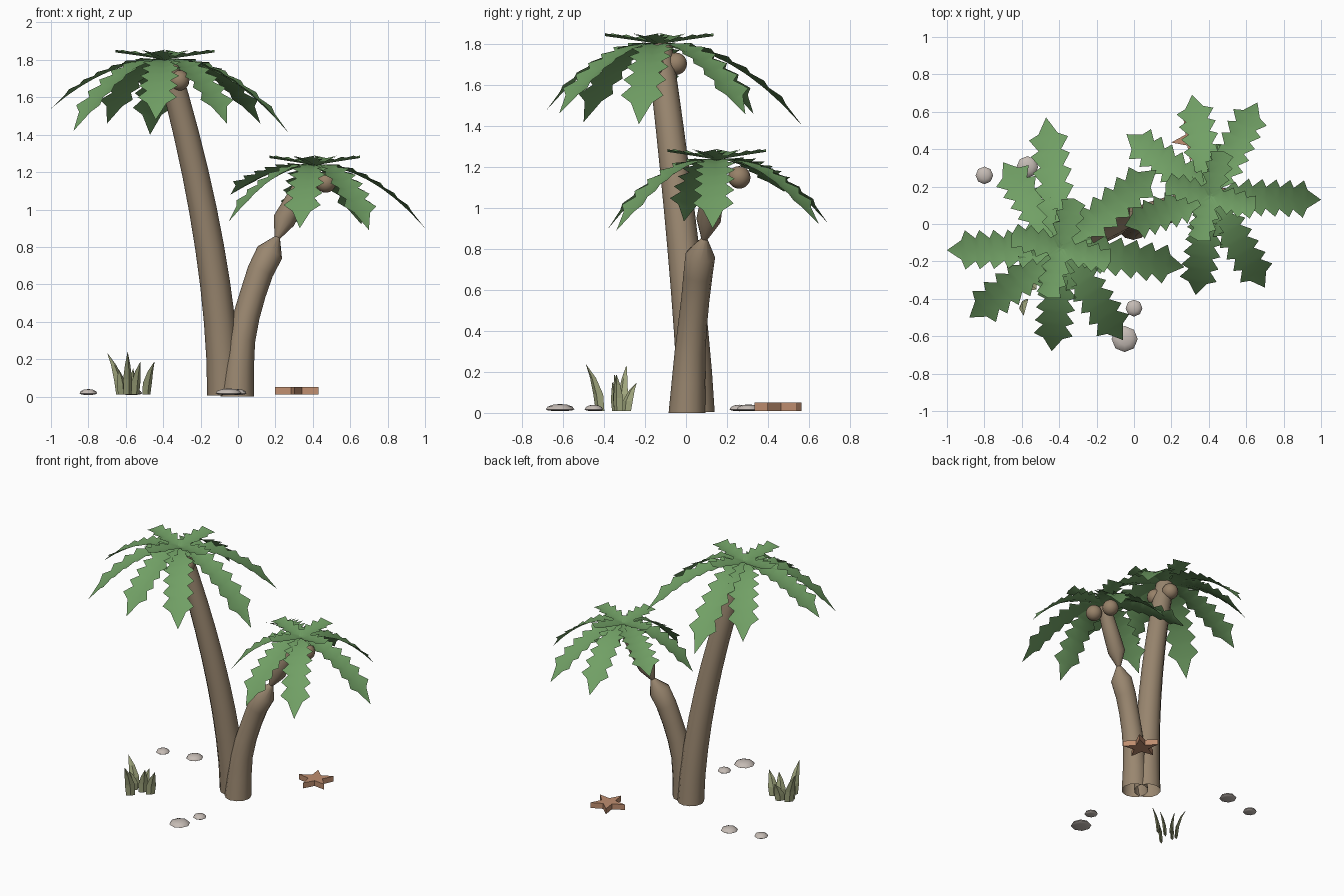
import bpy, bmesh, math
from mathutils import Vector

if "Cube" in bpy.data.objects:
    bpy.data.objects.remove(bpy.data.objects["Cube"])


def material(name, rgb):
    m = bpy.data.materials.new(name)
    m.use_nodes = True
    m.diffuse_color = (*rgb, 1)
    bsdf = next(n for n in m.node_tree.nodes if n.type == 'BSDF_PRINCIPLED')
    bsdf.inputs["Base Color"].default_value = (*rgb, 1)
    return m


BARK = material("bark_brown", (0.32, 0.24, 0.16))
LEAF = material("palm_green", (0.165, 0.35, 0.13))
NUT = material("coconut_brown", (0.31, 0.22, 0.14))
GRASS = material("dry_grass", (0.36, 0.39, 0.21))
STONE = material("stone_grey", (0.56, 0.50, 0.46))
STAR = material("starfish_orange", (0.52, 0.27, 0.16))


def finish(name, bm, mat, angle=None):
    mesh = bpy.data.meshes.new(name)
    bm.to_mesh(mesh)
    bm.free()
    mesh.materials.append(mat)
    ob = bpy.data.objects.new(name, mesh)
    bpy.context.collection.objects.link(ob)
    if angle:
        bpy.ops.object.select_all(action='DESELECT')
        ob.select_set(True)
        bpy.context.view_layer.objects.active = ob
        bpy.ops.object.shade_smooth_by_angle(angle=math.radians(angle))


def bridge(bm, rings):
    for lo, hi in zip(rings, rings[1:]):
        for k in range(len(lo)):
            n = (k + 1) % len(lo)
            bm.faces.new((lo[k], lo[n], hi[n], hi[k]))


# Trunks: rings swept along a bent path, open at the ground; points are x, y, z, radius
def trunk(name, path, sides=12):
    bm = bmesh.new()
    pts = [Vector(p[:3]) for p in path]
    rings = []
    for i, p in enumerate(pts):
        tangent = pts[min(i + 1, len(pts) - 1)] - pts[max(i - 1, 0)]
        if i == 0:
            tangent = Vector((0, 0, 1))
        u = Vector((0, 1, 0)).cross(tangent).normalized()
        v = tangent.cross(u).normalized()
        ring = []
        for k in range(sides):
            a = math.tau * k / sides
            ring.append(bm.verts.new(p + path[i][3] * (u * math.cos(a) + v * math.sin(a))))
        rings.append(ring)
    bridge(bm, rings)
    bm.faces.new(rings[-1])
    finish(name, bm, BARK, 40)


steps = [i / 9 for i in range(10)]
trunk("tall_trunk", [(-.075 - .305 * t ** 1.7, .05 - .18 * t ** 1.3, .005 + 1.785 * t, .09 - .028 * t)
                     for t in steps])
trunk("short_trunk", [(-.004, .005, 0, .09), (.003, .012, .15, .082), (.017, .02, .3, .075),
                      (.045, .032, .43, .071), (.08, .045, .55, .069), (.12, .058, .67, .071),
                      (.17, .07, .77, .073), (.21, .09, .85, .016), (.245, .11, .94, .06),
                      (.33, .135, 1.09, .054), (.4, .16, 1.22, .045)])


# Palm leaf: a shallow channel with saw-tooth edges, arching from centre to tip
def leaf(bm, centre, tip, teeth, width, power):
    centre, tip = Vector(centre), Vector(tip)
    reach = tip - centre
    side = Vector((-reach.y, reach.x, 0)).normalized()
    prev = None
    for i in range(teeth):
        for step, full in ((0, .58), (.72, 1)):
            t = (i + step) / teeth
            if t > .95:
                continue
            w = width * min(1, .35 + 2.2 * t) * (full if t > .12 else .6)
            if t > .85:
                w *= .85
            mid = centre + Vector((reach.x * t, reach.y * t, reach.z * t ** power))
            lift = Vector((0, 0, .25 * w))
            cur = [bm.verts.new(q) for q in (mid + side * w + lift, mid, mid - side * w + lift)]
            if prev:
                bm.faces.new((prev[0], prev[1], cur[1], cur[0]))
                bm.faces.new((prev[1], prev[2], cur[2], cur[1]))
            prev = cur
    end = bm.verts.new(tip)
    bm.faces.new((prev[0], prev[1], end))
    bm.faces.new((prev[1], prev[2], end))


# Crown: long drooping leaves plus four short upright ones
def crown(name, centre, tips, width, inner_reach):
    bm = bmesh.new()
    for tip in tips:
        leaf(bm, centre, tip, 8, width, 2)
    for k in range(4):
        a = math.radians(75 + 90 * k)
        tip = Vector(centre) + Vector((inner_reach * math.cos(a), inner_reach * math.sin(a), .04))
        leaf(bm, centre, tip, 4, width * .75, .9)
    for f in bm.faces:
        f.normal_update()
        if f.normal.z < 0:
            f.normal_flip()
    finish(name, bm, LEAF, 60)


crown("tall_crown", (-.39, -.13, 1.8),
      [(-.47, .57, 1.4), (-.7, .33, 1.46), (-1, -.14, 1.54), (-.88, -.5, 1.42),
       (-.44, -.68, 1.48), (-.06, -.62, 1.46), (.27, -.23, 1.41), (.12, .29, 1.46)],
      .105, .275)
crown("short_crown", (.41, .15, 1.235),
      [(1, .13, .9), (.7, -.34, .89), (.33, -.38, .9), (-.05, -.01, .935),
       (-.04, .48, 1.08), (.31, .69, .93), (.66, .65, .92)],
      .1, .25)

# Coconuts
for i, pos in enumerate([(-.315, -.155, 1.69), (-.36, -.05, 1.705),
                         (.47, .14, 1.145), (.425, .26, 1.15)]):
    bm = bmesh.new()
    bmesh.ops.create_uvsphere(bm, u_segments=16, v_segments=10, radius=.055)
    bmesh.ops.translate(bm, verts=bm.verts, vec=pos)
    finish(f"coconut_{i + 1}", bm, NUT, 60)

# Stones: low domes with shallow undersides
for i, (x, y, r) in enumerate([(-.8, .26, .047), (-.57, .305, .058),
                               (0, -.45, .045), (-.05, -.615, .07)]):
    bm = bmesh.new()
    bmesh.ops.create_uvsphere(bm, u_segments=8, v_segments=6, radius=1)
    for v in bm.verts:
        height = .016 + r * .15 if v.co.z > 0 else .009
        v.co = (x + v.co.x * r, y + v.co.y * r, .017 + v.co.z * height)
    finish(f"stone_{i + 1}", bm, STONE, 50)

# Starfish: extruded five-pointed star
bm = bmesh.new()
outline = []
for k in range(10):
    a = math.radians(45 + 36 * k)
    r = .05 if k % 2 else .123
    outline.append(bm.verts.new((.32 + r * math.cos(a), .455 + r * math.sin(a), .01)))
base = bm.faces.new(outline)
top = bmesh.ops.extrude_face_region(bm, geom=[base], use_keep_orig=True)["geom"]
bmesh.ops.translate(bm, verts=[g for g in top if isinstance(g, bmesh.types.BMVert)], vec=(0, 0, .04))
bmesh.ops.recalc_face_normals(bm, faces=bm.faces)
finish("starfish", bm, STAR)

# Grass blades: solid diamond-section spikes bending towards their tips
bm = bmesh.new()
across = Vector((1, 1, 0)).normalized()
deep = Vector((-1, 1, 0)).normalized()
for bx, by, tx, ty, tz in [(-.59, -.42, -.59, -.49, .24), (-.63, -.31, -.70, -.29, .235),
                           (-.55, -.33, -.52, -.35, .19), (-.49, -.33, -.445, -.34, .19),
                           (-.57, -.29, -.56, -.24, .15), (-.62, -.34, -.64, -.36, .15)]:
    lean = Vector((tx - bx, ty - by, 0))
    rings = []
    for t, w in ((0, .03), (.35, .034), (.7, .02)):
        mid = Vector((bx, by, .01 + (tz - .01) * t)) + lean * t * t
        rings.append([bm.verts.new(mid + q) for q in
                      (across * w, deep * w * .35, -across * w, -deep * w * .35)])
    bridge(bm, rings)
    tip = bm.verts.new((tx, ty, tz))
    for k in range(4):
        bm.faces.new((rings[-1][k], rings[-1][(k + 1) % 4], tip))
    bm.faces.new(rings[0][::-1])
finish("grass_tuft", bm, GRASS)
